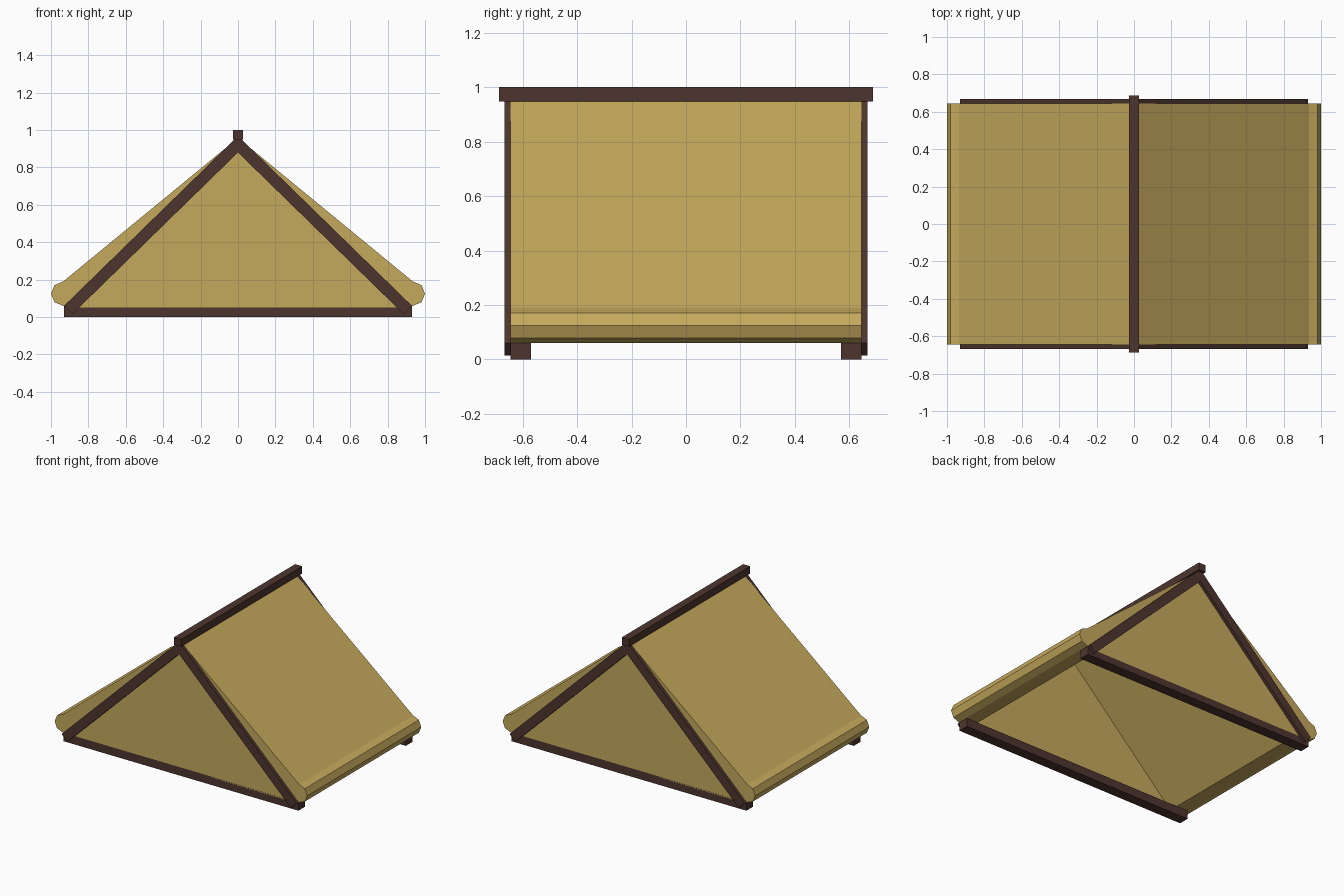
import bpy
from math import cos, sin, pi

cube = bpy.data.objects.get("Cube")
if cube:
    bpy.data.objects.remove(cube, do_unlink=True)


def material(name, rgb):
    m = bpy.data.materials.new(name)
    m.use_nodes = True
    m.diffuse_color = (*rgb, 1)
    m.node_tree.nodes["Principled BSDF"].inputs["Base Color"].default_value = (*rgb, 1)
    return m


straw = material("straw", (0.56, 0.40, 0.108))
wood = material("dark_wood", (0.076, 0.036, 0.028))


def extrude_y(name, profile, y0, y1, mat):
    """Extrude a counter-clockwise (x, z) outline, seen from the front, along y."""
    n = len(profile)
    verts = [(x, y, z) for y in (y0, y1) for x, z in profile]
    faces = [list(range(n)), list(range(2 * n - 1, n - 1, -1))]
    faces += [(i, i + n, (i + 1) % n + n, (i + 1) % n) for i in range(n)]
    mesh = bpy.data.meshes.new(name)
    mesh.from_pydata(verts, [], faces)
    mesh.materials.append(mat)
    obj = bpy.data.objects.new(name, mesh)
    bpy.context.collection.objects.link(obj)
    return obj


def mirrored(outline, side):
    return outline if side > 0 else [(-x, z) for x, z in reversed(outline)]


END = 0.645      # gable plane
HALF = 0.93      # half length of the tie beams
EAVE_Z, EAVE_R = 0.125, 0.065

# Thatch slab with an eight-sided rolled eave; the underside follows the rafters
roll = [(1 - EAVE_R + EAVE_R * cos(a * pi / 4), EAVE_Z + EAVE_R * sin(a * pi / 4))
        for a in range(-2, 3)]
slope = [(0, 0.88), (0.84, 0.06)] + roll + [(0, 0.958)]
# Rafter, square cut at the foot and mitred at the ridge
rafter = [(0, 0.88), (0.886, 0.015), (HALF, 0.06), (0, 0.968)]

for side, label in ((1, "left"), (-1, "right")):
    extrude_y(label + "_thatch", mirrored(slope, side), -END, END, straw)
    for y, end in ((-END - 0.022, "front"), (END, "back")):
        extrude_y(f"{end}_{label}_rafter", mirrored(rafter, side), y, y + 0.022, wood)

# Gable panels and tie beams at both ends
gable = [(-0.85, 0.05), (0.85, 0.05), (0, 0.885)]
beam = [(-HALF, 0), (HALF, 0), (HALF, 0.06), (-HALF, 0.06)]
for s, end in ((-1, "front"), (1, "back")):
    y0, y1 = sorted((s * END, s * (END - 0.01)))
    extrude_y(end + "_gable", gable, y0, y1, straw)
    y0, y1 = sorted((s * END, s * (END - 0.075)))
    extrude_y(end + "_tie_beam", beam, y0, y1, wood)

# Ridge pole
ridge = [(-0.028, 0.948), (0.028, 0.948), (0.028, 1), (-0.028, 1)]
extrude_y("ridge_pole", ridge, -0.686, 0.686, wood)
